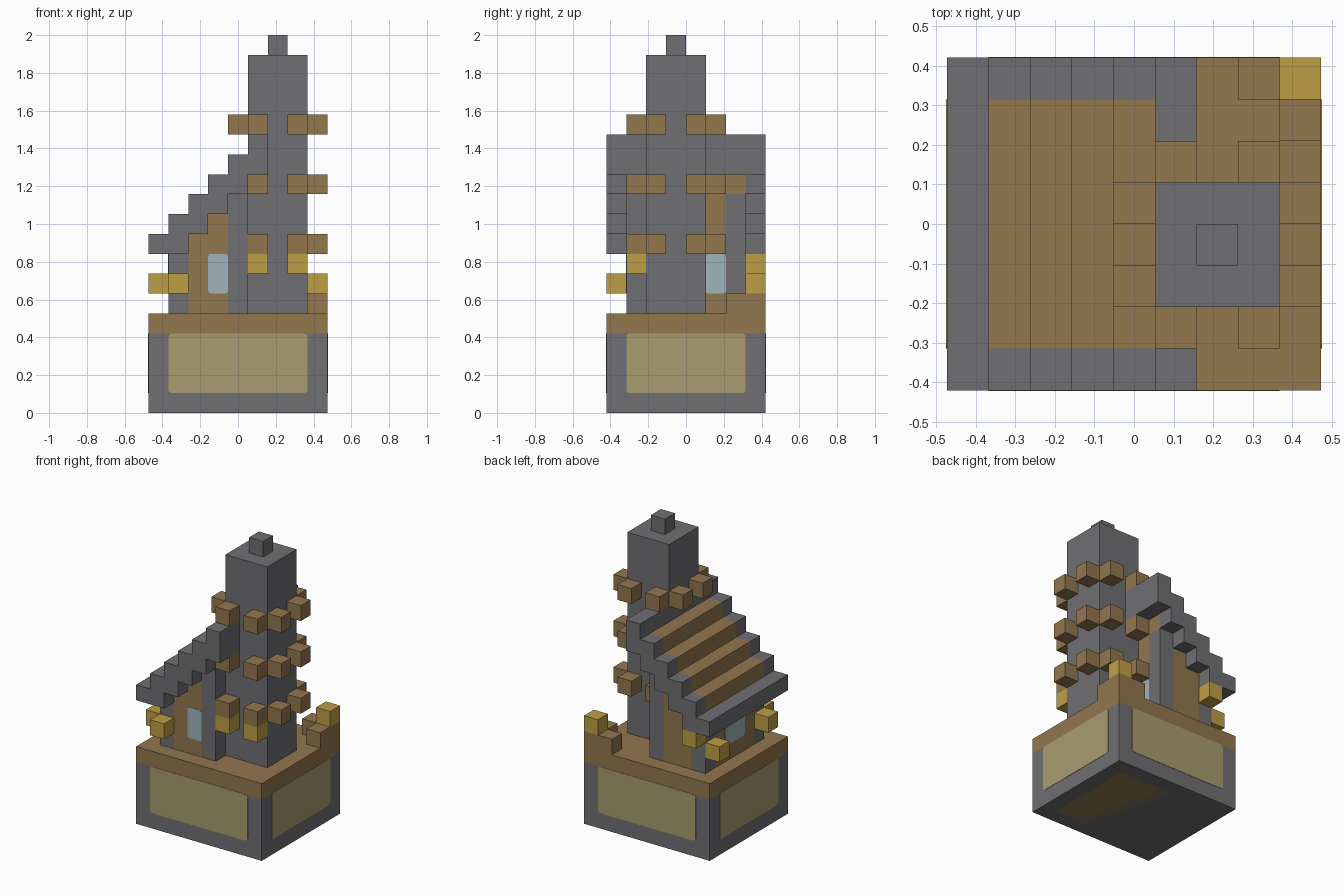
import bpy, bmesh
from mathutils import Vector

U = 2 / 19                      # one block
ORIGIN = Vector((-4.5, -4, 0))  # block grid corner

if "Cube" in bpy.data.objects:
    bpy.data.objects.remove(bpy.data.objects["Cube"], do_unlink=True)


def material(name, rgb):
    m = bpy.data.materials.new(name)
    m.use_nodes = True
    m.diffuse_color = (*rgb, 1)
    m.node_tree.nodes["Principled BSDF"].inputs["Base Color"].default_value = (*rgb, 1)
    return m


STONE = material("grey stone", (0.162, 0.156, 0.165))
WOOD = material("brown wood", (0.292, 0.184, 0.076))
PANEL = material("khaki panel", (0.397, 0.332, 0.156))
GOLD = material("gold lantern", (0.515, 0.342, 0.058))
GLASS = material("pale blue glass", (0.342, 0.462, 0.505))


def box(name, lo, hi, mat, round_axis=None, radius=0.0):
    """Box between two block-grid corners; optionally rounds the edges along one axis."""
    lo, hi = Vector(lo), Vector(hi)
    bm = bmesh.new()
    bmesh.ops.create_cube(bm, size=1)
    size, mid = (hi - lo) * U, ((lo + hi) / 2 + ORIGIN) * U
    for v in bm.verts:
        v.co = Vector(c * s for c, s in zip(v.co, size)) + mid
    if round_axis is not None and radius:
        edges = [e for e in bm.edges
                 if abs(e.verts[0].co[round_axis] - e.verts[1].co[round_axis]) > 1e-5]
        bmesh.ops.bevel(bm, geom=edges, offset=radius, segments=4, profile=0.5,
                        affect='EDGES')
    mesh = bpy.data.meshes.new(name)
    bm.to_mesh(mesh)
    bm.free()
    mesh.materials.append(mat)
    obj = bpy.data.objects.new(name, mesh)
    bpy.context.collection.objects.link(obj)
    return obj


def block(name, i, j, k, mat):
    return box(name, (i, j, k), (i + 1, j + 1, k + 1), mat)


def plate(name, axis, at, lo, hi, mat, radius=0.02):
    """Thin painted plate lying on the plane axis = at."""
    lo, hi = list(lo), list(hi)
    lo.insert(axis, at - 0.02)
    hi.insert(axis, at + 0.02)
    box(name, lo, hi, mat, axis, radius)


# Base with timber deck and inset panels
box("base", (0, 0, 0), (9, 8, 4), STONE)
box("deck", (0, 0, 4), (9, 8, 5), WOOD)
for side, at in (("front", 0), ("back", 8)):
    plate("base_panel_" + side, 1, at, (1, 1), (8, 4), PANEL)
for side, at in (("right", 0), ("left", 9)):
    plate("base_panel_" + side, 0, at, (1, 1), (7, 4), PANEL)
plate("underside_panel", 2, 0.02, (1, 1), (8, 7), WOOD, 0)

# House walls follow the roof slope; corner columns are stone
for i in range(1, 5):
    top = 7 + i
    if i in (1, 4):
        box("wall", (i, 2, 5), (i + 1, 6, top), WOOD)
        for j in (1, 6):
            box("corner_post", (i, j, 5), (i + 1, j + 1, top), STONE)
    else:
        box("wall", (i, 1, 5), (i + 1, 7, top), WOOD)

# Windows
plate("front_window", 1, 1, (3, 6), (4, 8), GLASS, 0.016)
plate("right_window", 0, 1, (3, 6), (5, 8), GLASS, 0.016)
plate("left_window", 0, 5, (5, 6), (6, 8), GLASS, 0.016)

# Stepped roof: stone eave, ridge and edges, timber treads
box("roof_eave", (0, 0, 8), (1, 8, 9), STONE)
for i in range(1, 5):
    box("roof_tread", (i, 1, 7 + i), (i + 1, 7, 9 + i), WOOD)
    for j in (0, 7):
        box("roof_edge", (i, j, 7 + i), (i + 1, j + 1, 9 + i), STONE)
for j0, j1 in ((0, 2), (5, 8)):
    box("roof_ridge", (5, j0, 12), (6, j1, 14), STONE)

# Tower with cap and three rings of timber beam ends
box("tower", (5, 2, 5), (8, 5, 18), STONE)
block("tower_cap", 6, 3, 18, STONE)
for k in (8, 11, 14):
    for i in (5, 7):
        for j in (1, 5):
            block("beam_end", i, j, k, WOOD)
    for j in (2, 4):
        block("beam_end", 8, j, k, WOOD)
        if k == 14:  # lower ones on this side are buried in the house
            block("beam_end", 4, j, k, WOOD)

# Corner bench
for i, j in ((7, 7), (8, 7), (8, 6)):
    block("bench", i, j, 5, WOOD)

# Lanterns
for i, j, k in ((5, 1, 7), (7, 1, 7), (1, 0, 6), (0, 1, 6),
                (1, 7, 7), (0, 6, 6), (8, 7, 6)):
    block("lantern", i, j, k, GOLD)
